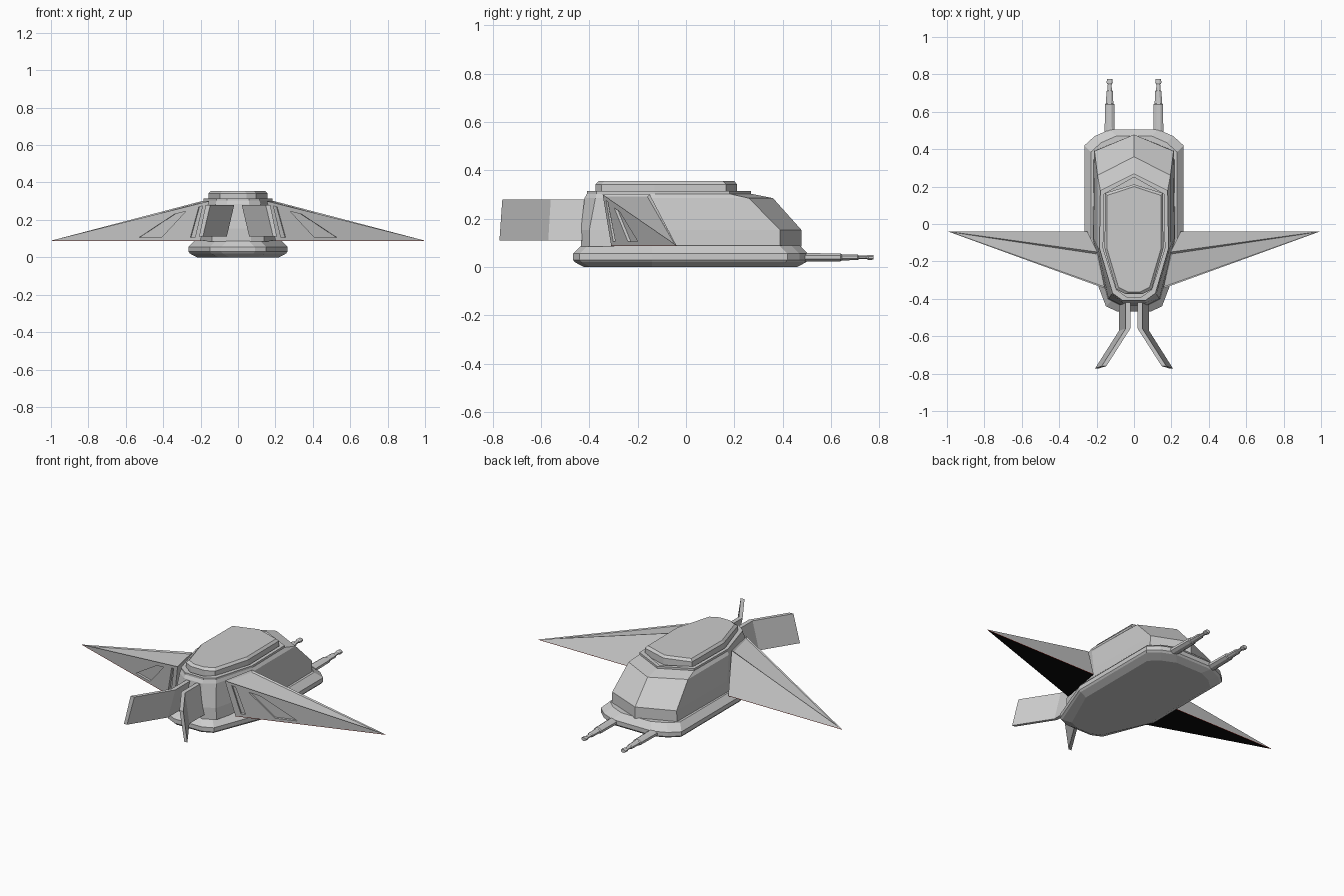
import bpy, bmesh
from mathutils import Vector, Matrix

cube = bpy.data.objects.get("Cube")
if cube:
    bpy.data.objects.remove(cube, do_unlink=True)


def material(name, rgb):
    m = bpy.data.materials.new(name)
    m.use_nodes = True
    m.diffuse_color = (*rgb, 1)
    m.node_tree.nodes["Principled BSDF"].inputs["Base Color"].default_value = (*rgb, 1)
    return m


GREY = material("light_grey", (0.6, 0.6, 0.6))
BLACK = material("black", (0.003, 0.003, 0.003))
RED = material("dark_red", (0.4, 0.03, 0.02))


def finish(name, bm, mats=(GREY,)):
    bmesh.ops.recalc_face_normals(bm, faces=bm.faces)
    mesh = bpy.data.meshes.new(name)
    bm.to_mesh(mesh)
    bm.free()
    for m in mats:
        mesh.materials.append(m)
    obj = bpy.data.objects.new(name, mesh)
    bpy.context.scene.collection.objects.link(obj)
    return obj


def loft(name, rings, mats=(GREY,)):
    """Skin a stack of equal point rings and cap both ends."""
    bm = bmesh.new()
    vs = [[bm.verts.new(p) for p in r] for r in rings]
    n = len(vs[0])
    for a, b in zip(vs, vs[1:]):
        for i in range(n):
            j = (i + 1) % n
            bm.faces.new((a[i], a[j], b[j], b[i]))
    bm.faces.new(vs[0][::-1])
    bm.faces.new(vs[-1])
    return finish(name, bm, mats)


def mirrored(half, z):
    """Full ring from the +x half outline, listed back to front."""
    other = [(-x, y) for x, y in reversed(half) if x > 0]
    return [(x, y, z) for x, y in half + other]


def inset(half, d, mid):
    """Pull an outline in by about d on each axis."""
    return [(max(x - d, 0) if x else 0, y - d * (1 if y > mid else -1) * (abs(y - mid) > 0.2))
            for x, y in half]


# Lower hull with chamfered edges
hull = [(0.13, 0.505), (0.21, 0.47), (0.265, 0.42), (0.265, -0.14), (0.15, -0.44), (0.09, -0.468)]
loft("lower_hull", [mirrored(inset(hull, d, 0), z) for d, z in
                    ((0.045, 0), (0.008, 0.02), (0, 0.03), (0, 0.055), (0.035, 0.09))])

# Upper body with a sloped, ridged stern
low = [(0, 0.478), (0.215, 0.39), (0.22, -0.08), (0.14, -0.40), (0.07, -0.435)]
shoulder = [(0, 0.36), (0.195, 0.26), (0.195, -0.12), (0.12, -0.375), (0.06, -0.42)]
roof = [(0, 0.27), (0.18, 0.18), (0.185, -0.13), (0.115, -0.37), (0.06, -0.41)]
shelf = [(x - 0.004 * (x > 0), y) for x, y in low]
loft("upper_body", [mirrored(low, 0.085), mirrored(shelf, 0.153),
                    mirrored(shoulder, 0.285), mirrored(roof, 0.303)])

# Roof rim: an open frame around the canopy
bm = bmesh.new()
inner = inset(roof, 0.02, -0.05)
frame = [[bm.verts.new(p) for p in mirrored(o, z)]
         for o, z in ((roof, 0.30), (roof, 0.315), (inner, 0.315), (inner, 0.30))]
for k in range(4):
    a, b = frame[k], frame[(k + 1) % 4]
    for i in range(len(a)):
        j = (i + 1) % len(a)
        bm.faces.new((a[i], a[j], b[j], b[i]))
finish("roof_rim", bm)

# Canopy block with a beveled top edge
canopy = [(0, 0.212), (0.155, 0.165), (0.157, -0.13), (0.095, -0.35), (0.045, -0.375)]
loft("canopy", [mirrored(canopy, 0.295), mirrored(canopy, 0.342),
                mirrored(inset(canopy, 0.012, -0.05), 0.355)])

for side, label in ((1, "left"), (-1, "right")):
    def pt(x, y, z):
        return Vector((side * x, y, z))

    tip, front_top, rear_top = pt(0.995, -0.04, 0.09), pt(0.155, -0.345, 0.30), pt(0.195, -0.15, 0.30)
    rear_low, front_low = pt(0.25, -0.04, 0.09), pt(0.20, -0.31, 0.09)

    # Swept wing wedge with a recessed top panel
    bm = bmesh.new()
    t, a, c, d, b = [bm.verts.new(p) for p in (tip, front_top, rear_top, rear_low, front_low)]
    for f in ((t, a, b), (t, d, c), (t, b, d), (a, c, d, b)):
        bm.faces.new(f)
    top = bm.faces.new((t, c, a))
    bmesh.ops.recalc_face_normals(bm, faces=bm.faces)
    bmesh.ops.inset_individual(bm, faces=[top], thickness=0.014, depth=-0.006)
    wing = finish(label + "_wing", bm)

    # Recessed panels in the leading face
    normal = (front_top - tip).cross(front_low - tip).normalized()
    for panel in (((0.28, 0.245), (0.34, 0.23), (0.53, 0.105), (0.41, 0.105)),
                  ((0.19, 0.275), (0.21, 0.268), (0.255, 0.105), (0.23, 0.105))):
        ring = []
        for x, z in panel:
            p = pt(x, 0, z)
            p.y = tip.y - (normal.x * (p.x - tip.x) + normal.z * (p.z - tip.z)) / normal.y
            ring.append(p)
        cutter = loft("panel_cutter", [[p + normal * h for p in ring] for h in (-0.012, 0.012)])
        cutter.hide_render = True
        mod = wing.modifiers.new("panel", "BOOLEAN")
        mod.operation, mod.solver, mod.object = "DIFFERENCE", "EXACT", cutter
        bpy.context.view_layer.objects.active = wing
        bpy.ops.object.modifier_apply(modifier=mod.name)
        bpy.data.objects.remove(cutter, do_unlink=True)

    # Dark underside plate with a thin red edge
    drop = Vector((0, 0, 0.003))
    outline = (tip, rear_low, front_low)
    plate = loft(label + "_wing_underside", [[p - drop for p in outline], outline], (BLACK, RED))
    for f in plate.data.polygons:
        f.material_index = 0 if abs(f.normal.z) > 0.5 else 1

    # Leaning, splayed front fin
    section = ((0.06, 0.11), (0.08, 0.11), (0.045, 0.28), (0.02, 0.28))
    loft(label + "_front_fin", [[pt(x + dx, y + (z - 0.11) * lean, z) for x, z in section]
                                for dx, y, lean in ((0, -0.40, 0), (0, -0.57, 0.06), (0.128, -0.772, 0.07))])

    # Stepped stern gun barrel
    rings = []
    for y, r in ((0.44, 0.03), (0.64, 0.027), (0.645, 0.021), (0.71, 0.019),
                 (0.715, 0.013), (0.745, 0.011), (0.755, 0.018), (0.775, 0.016)):
        turn = [Matrix.Rotation(0.7854 * (k + 0.5), 3, "Y") @ Vector((r, 0, 0)) for k in range(8)]
        rings.append([pt(0.13 + v.x, y, 0.04 + v.z * 0.65) for v in turn])
    loft(label + "_stern_gun", rings)
